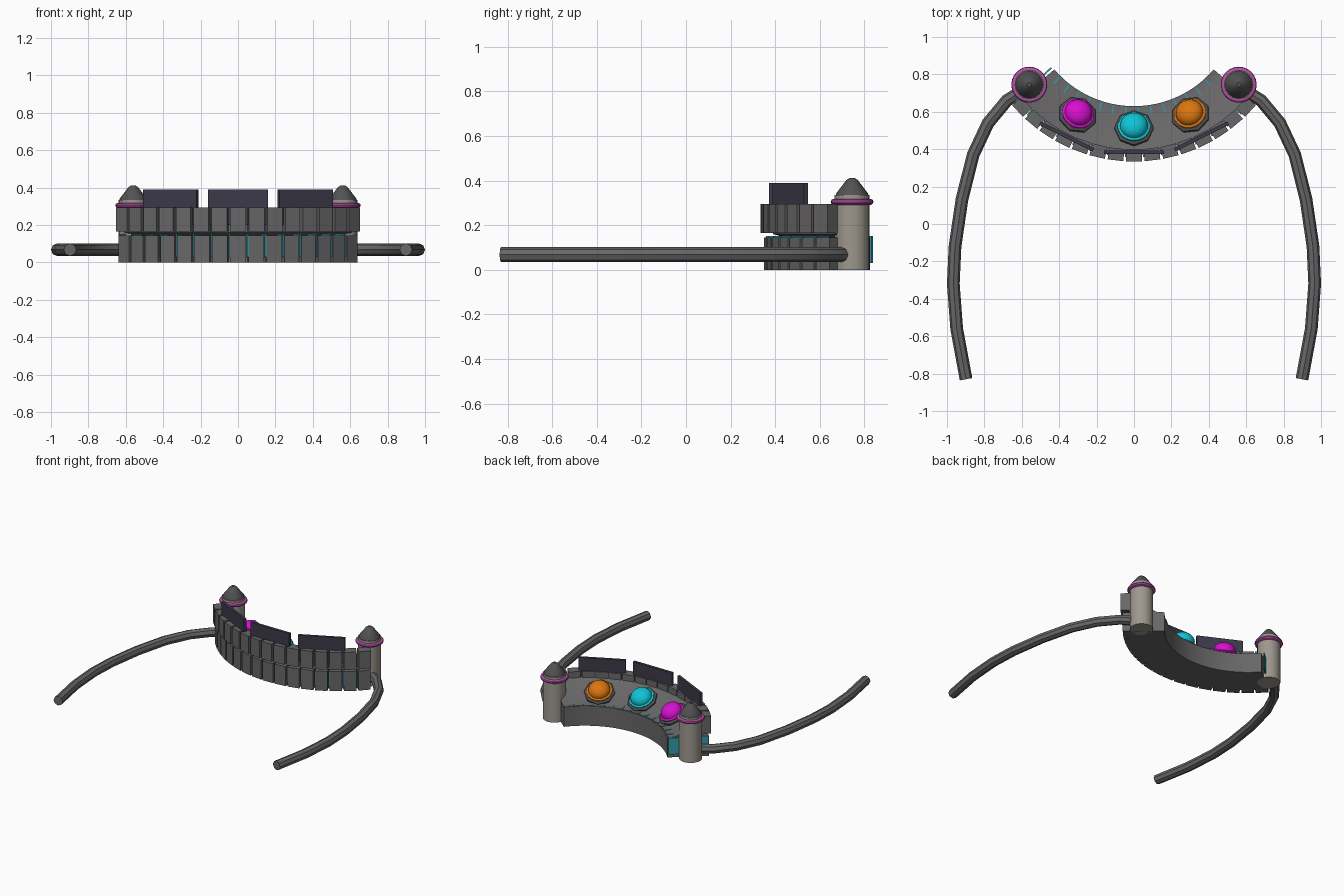
import bpy, bmesh
from math import radians, sin, cos, pi
from mathutils import Matrix, Vector

if "Cube" in bpy.data.objects:
    bpy.data.objects.remove(bpy.data.objects["Cube"])


def material(name, rgb):
    m = bpy.data.materials.new(name)
    m.use_nodes = True
    col = (*rgb, 1)
    m.diffuse_color = col
    m.node_tree.nodes["Principled BSDF"].inputs["Base Color"].default_value = col
    return m


GREY = material("console grey", (0.14, 0.135, 0.135))
DARK = material("cap grey", (0.085, 0.085, 0.085))
NAVY = material("panel navy", (0.045, 0.042, 0.065))
STONE = material("warm stone", (0.34, 0.31, 0.27))
PINK = material("ring pink", (0.48, 0.08, 0.40))
TEAL = material("strip teal", (0.03, 0.34, 0.42))
MAGENTA = material("gem magenta", (0.68, 0.005, 0.62))
CYAN = material("gem cyan", (0.005, 0.55, 0.66))
ORANGE = material("gem orange", (0.70, 0.18, 0.005))

CENTRE = Vector((0, 1.19, 0))   # centre of the console arc
HALF = radians(49.5)            # half of the arc angle
BLOCKS = 15


def finish(name, bm, mat, smooth=False):
    bmesh.ops.recalc_face_normals(bm, faces=bm.faces)
    me = bpy.data.meshes.new(name)
    bm.to_mesh(me)
    bm.free()
    me.materials.append(mat)
    ob = bpy.data.objects.new(name, me)
    bpy.context.collection.objects.link(ob)
    if smooth:
        bpy.ops.object.select_all(action="DESELECT")
        ob.select_set(True)
        bpy.context.view_layer.objects.active = ob
        bpy.ops.object.shade_smooth_by_angle(angle=radians(35))
    return ob


def on_arc(angle):
    # local -y points outwards from the arc centre
    return Matrix.Translation(CENTRE) @ Matrix.Rotation(angle, 4, "Z")


def add_box(bm, frame, x, r, z):
    # x, r and z are (low, high) pairs in the frame of one arc position
    mid = Vector((sum(x) / 2, -sum(r) / 2, sum(z) / 2))
    size = Vector((x[1] - x[0], r[1] - r[0], z[1] - z[0]))
    bmesh.ops.create_cube(bm, size=1, matrix=frame @ Matrix.Translation(mid) @ Matrix.Diagonal((*size, 1)))


def arc_sweep(name, profile, mat, steps=32):
    # sweep a closed (radius, height) profile along the arc
    bm = bmesh.new()
    rings = []
    for i in range(steps + 1):
        frame = on_arc(-HALF + 2 * HALF * i / steps)
        rings.append([bm.verts.new(frame @ Vector((0, -r, z))) for r, z in profile])
    n = len(profile)
    for a, b in zip(rings, rings[1:]):
        for k in range(n):
            bm.faces.new((a[k], a[(k + 1) % n], b[(k + 1) % n], b[k]))
    bm.faces.new(rings[0])
    bm.faces.new(rings[-1])
    return finish(name, bm, mat, True)


def lathe(name, profile, mat, frame, sides, smooth=True):
    # revolve (radius, height) points and close both ends
    bm = bmesh.new()
    rings = []
    for r, z in profile:
        rings.append([bm.verts.new(frame @ Vector((r * cos(2 * pi * k / sides), r * sin(2 * pi * k / sides), z)))
                      for k in range(sides)])
    for a, b in zip(rings, rings[1:]):
        for k in range(sides):
            j = (k + 1) % sides
            bm.faces.new((a[k], a[j], b[j], b[k]))
    bm.faces.new(rings[0])
    bm.faces.new(rings[-1])
    return finish(name, bm, mat, smooth)


# Curved base and sloping control deck
arc_sweep("console_base", [(0.56, 0), (0.80, 0), (0.80, 0.145), (0.56, 0.145)], GREY)
arc_sweep("control_deck", [(0.565, 0.10), (0.80, 0.16), (0.80, 0.255), (0.61, 0.15), (0.565, 0.147)], GREY)

# Two rows of facing blocks, with a teal strip on one side of each lower block
lower, upper, strips = bmesh.new(), bmesh.new(), bmesh.new()
for i in range(BLOCKS):
    frame = on_arc(radians(6.67) * (i - BLOCKS // 2))
    add_box(lower, frame, (-0.042, 0.042), (0.78, 0.84), (0, 0.145))
    add_box(upper, frame, (-0.042, 0.042), (0.79, 0.855), (0.165, 0.295))
    add_box(strips, frame, (-0.049, -0.041), (0.565, 0.832), (0.03, 0.152))
finish("lower_blocks", lower, GREY)
finish("upper_blocks", upper, GREY)
finish("teal_strips", strips, TEAL)

# Upright panels, and gems in eight-sided collars
for side, angle, mat in (("right", -26.5, MAGENTA), ("middle", 0, CYAN), ("left", 26.5, ORANGE)):
    frame = on_arc(radians(angle))
    bm = bmesh.new()
    add_box(bm, frame, (-0.16, 0.16), (0.797, 0.817), (0.2, 0.39))
    finish(side + "_panel", bm, NAVY)
    seat = frame @ Matrix.Translation((0, -0.682, 0.189)) @ Matrix.Rotation(radians(-29), 4, "X")
    lathe(side + "_gem_collar", [(0.105, -0.03), (0.105, 0.015), (0.09, 0.025)], DARK, seat, 8, False)
    dome = [(0.086, 0.0), (0.086, 0.03), (0.074, 0.036)]
    dome += [(0.074 * cos(radians(t)), 0.036 + 0.055 * sin(radians(t))) for t in range(15, 90, 12)]
    lathe(side + "_gem", dome, mat, seat, 24)

# Towers with pink rings and pointed caps, and the long curved arms
ARM = [(0.60, 0.71), (0.68, 0.66), (0.78, 0.54), (0.86, 0.37), (0.92, 0.13),
       (0.957, -0.12), (0.966, -0.32), (0.948, -0.56), (0.898, -0.83)]
for side, s in (("left", 1), ("right", -1)):
    frame = Matrix.Translation((s * 0.56, 0.745, 0))
    lathe(side + "_tower", [(0.078, 0), (0.078, 0.335)], STONE, frame, 24)
    lathe(side + "_cap", [(0.074, 0.33), (0.072, 0.342), (0.026, 0.402), (0.012, 0.412)], DARK, frame, 16)
    ring = [(0.08 + 0.016 * cos(2 * pi * k / 10), 0.305 + 0.014 * sin(2 * pi * k / 10)) for k in range(11)]
    lathe(side + "_tower_ring", ring, PINK, frame, 24)

    curve = bpy.data.curves.new(side + "_arm", "CURVE")
    curve.dimensions = "3D"
    curve.bevel_depth = 0.034
    curve.bevel_resolution = 2
    curve.use_fill_caps = True
    line = curve.splines.new("POLY")
    line.points.add(len(ARM) - 1)
    for p, (x, y) in zip(line.points, ARM):
        p.co = (s * x, y, 0.068, 1)
    temp = bpy.data.objects.new(side + "_arm_path", curve)
    bpy.context.collection.objects.link(temp)
    bpy.context.view_layer.update()
    bm = bmesh.new()
    tube = temp.to_mesh()
    bm.from_mesh(tube)
    temp.to_mesh_clear()
    bpy.data.objects.remove(temp)
    bmesh.ops.remove_doubles(bm, verts=bm.verts, dist=0.0001)
    finish(side + "_arm", bm, GREY, True)
